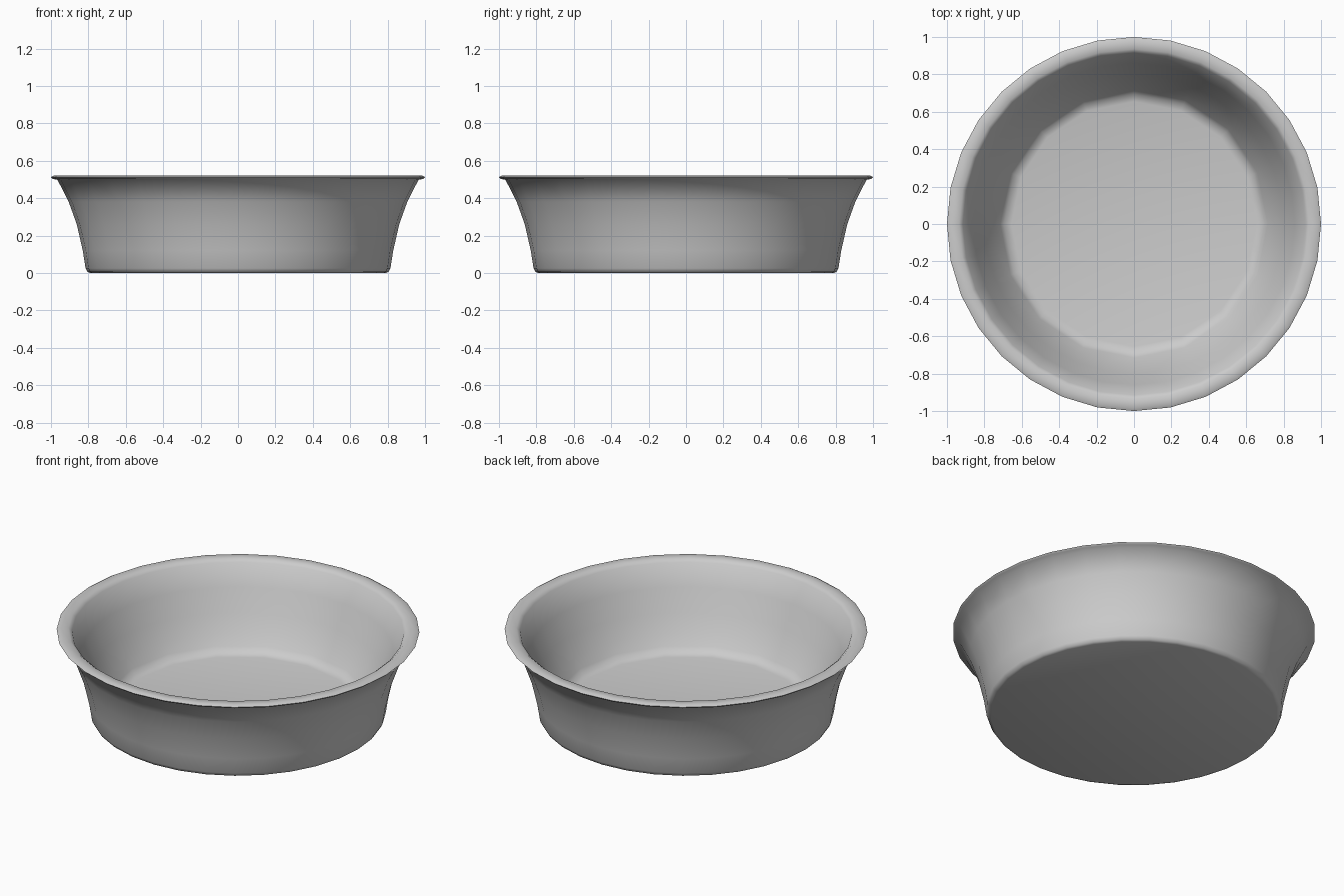
import bpy, bmesh, math

if "Cube" in bpy.data.objects:
    bpy.data.objects.remove(bpy.data.objects["Cube"])

SIDES = 32
# (radius, height) from the underside, up the flared wall, over the lip, down to the inner floor
PROFILE = [(0.79, 0.0), (0.805, 0.006), (0.815, 0.025), (0.83, 0.12), (0.862, 0.26),
           (0.905, 0.38), (0.965, 0.498), (0.99, 0.503), (1.0, 0.513), (0.985, 0.521),
           (0.935, 0.521), (0.915, 0.505), (0.86, 0.38), (0.80, 0.25), (0.75, 0.15),
           (0.715, 0.09), (0.695, 0.062), (0.655, 0.052)]
FACETED = {15, 16, 17}   # inner floor rings have half as many corners

bm = bmesh.new()
rings = []
for i, (r, z) in enumerate(PROFILE):
    ring = []
    for s in range(SIDES):
        a = math.tau * s / SIDES
        k = math.cos(math.tau / SIDES) if i in FACETED and s % 2 else 1.0
        ring.append(bm.verts.new((r * k * math.cos(a), r * k * math.sin(a), z)))
    rings.append(ring)

# Wall and lip
for lo, hi in zip(rings, rings[1:]):
    for s in range(SIDES):
        t = (s + 1) % SIDES
        bm.faces.new((lo[s], lo[t], hi[t], hi[s]))
# Underside and inner floor
bm.faces.new(rings[0][::-1])
bm.faces.new(rings[-1])

mesh = bpy.data.meshes.new("bowl")
bm.to_mesh(mesh)
bm.free()
bowl = bpy.data.objects.new("bowl", mesh)
bpy.context.collection.objects.link(bowl)

grey = bpy.data.materials.new("light_grey")
grey.diffuse_color = (0.6, 0.6, 0.6, 1)
grey.use_nodes = True
grey.node_tree.nodes["Principled BSDF"].inputs["Base Color"].default_value = grey.diffuse_color
mesh.materials.append(grey)

bpy.context.view_layer.objects.active = bowl
bowl.select_set(True)
bpy.ops.object.shade_smooth_by_angle(angle=math.radians(60))
